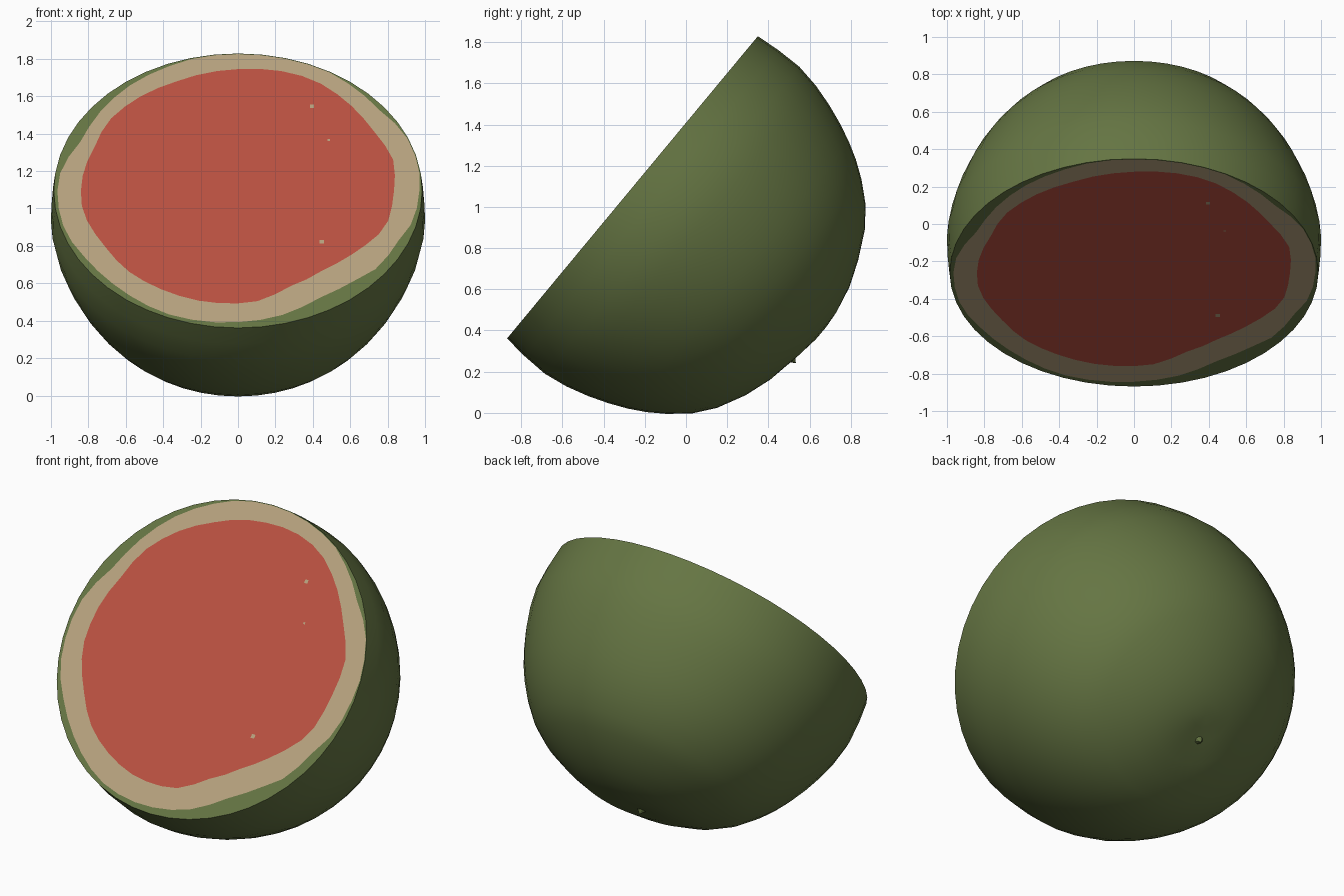
import bpy, bmesh, math
from mathutils import Vector

if "Cube" in bpy.data.objects:
    bpy.data.objects.remove(bpy.data.objects["Cube"])

# Frame of the tilted cut: centre, "up the cut" direction, outward normal
C = Vector((0, -0.26, 1.095))
D = Vector((0, 0.6386, 0.7695))
N = Vector((0, -0.7695, 0.6386))
SEG = 48
VS = 0.968  # slight squash along the cut


def place(u, v, depth):
    return C + Vector((u, 0, 0)) + D * v - N * depth


def material(name, rgb):
    m = bpy.data.materials.new(name)
    m.diffuse_color = (*rgb, 1)
    m.use_nodes = True
    m.node_tree.nodes["Principled BSDF"].inputs["Base Color"].default_value = m.diffuse_color
    return m


green = material("green rind", (0.130, 0.178, 0.056))
tan = material("pale rind", (0.470, 0.360, 0.210))
red = material("red flesh", (0.490, 0.082, 0.052))


def make_object(name, bm, mats):
    bmesh.ops.recalc_face_normals(bm, faces=bm.faces)
    me = bpy.data.meshes.new(name)
    bm.to_mesh(me)
    bm.free()
    for m in mats:
        me.materials.append(m)
    ob = bpy.data.objects.new(name, me)
    bpy.context.collection.objects.link(ob)
    return ob


def orient(bm):
    # flat pieces face outward from the cut
    for f in bm.faces:
        f.normal_update()
        if f.normal.dot(N) < 0:
            f.normal_flip()


def bridge(bm, a, b, mat=0):
    for i in range(SEG):
        j = (i + 1) % SEG
        bm.faces.new((a[i], a[j], b[j], b[i])).material_index = mat


def fan(bm, ring, centre, mat=0):
    for i in range(SEG):
        bm.faces.new((ring[i], ring[(i + 1) % SEG], centre)).material_index = mat


ANG = [2 * math.pi * i / SEG for i in range(SEG)]

# Rind: revolved profile (depth, radius), with a soft dent near the stem
profile = [(0, .985), (.12, .997), (.25, 1.0), (.37, .98), (.48, .948), (.58, .91),
           (.67, .868), (.75, .822), (.83, .765), (.925, .68), (1.0, .58),
           (1.07, .44), (1.12, .31), (1.15, .17), (1.16, .08)]


def shell_point(u, v, depth):
    dent = 0.025 * math.exp(-((u + .05) ** 2 + (v + .17) ** 2) / .03)
    return place(u, v, depth - dent)


bm = bmesh.new()
prev = None
for depth, r in profile:
    ring = [bm.verts.new(shell_point(r * math.cos(a), VS * r * math.sin(a), depth)) for a in ANG]
    if prev:
        bridge(bm, prev, ring)
    prev = ring
fan(bm, prev, bm.verts.new(shell_point(0, 0, 1.165)))
rind = make_object("rind", bm, [green])
for p in rind.data.polygons:
    p.use_smooth = True

# Stem nub: small cone standing on the rind
bm = bmesh.new()
base = [bm.verts.new(place(-.05 + .04 * math.cos(a), -.14 + .04 * math.sin(a), 1.11))
        for a in ANG[::6]]
tip = bm.verts.new(place(-.05, -.15, 1.155))
for i in range(len(base)):
    bm.faces.new((base[i], base[(i + 1) % len(base)], tip))
bm.faces.new(base)
make_object("stem_nub", bm, [green])

# Cut face: uneven outlines of flesh and pale rind, (x, z) as seen from the front
flesh_line = [(0, 1.745), (.2, 1.74), (.40, 1.69), (.57, 1.58), (.71, 1.43), (.83, 1.26),
              (.83, 1.07), (.79, .90), (.63, .77), (.46, .675), (.28, .585), (.09, .50),
              (-.20, .505), (-.39, .56), (-.58, .66), (-.72, .81), (-.83, .985),
              (-.835, 1.155), (-.76, 1.34), (-.70, 1.46), (-.52, 1.60), (-.34, 1.675)]
pale_line = [(-.1, 1.83), (.14, 1.83), (.43, 1.76), (.60, 1.66), (.77, 1.51), (.91, 1.385),
             (.96, 1.26), (.97, 1.10), (.935, .93), (.82, .79), (.785, .71), (.60, .605),
             (.43, .52), (.22, .425), (.09, .40), (-.20, .398), (-.39, .44), (-.63, .57),
             (-.80, .72), (-.92, .87), (-.965, 1.05), (-.96, 1.16), (-.92, 1.26),
             (-.86, 1.32), (-.80, 1.43), (-.59, 1.65), (-.31, 1.78)]


def polar(line):
    pts = []
    for x, z in line:
        v = (z - C.z) / D.z
        pts.append((math.atan2(v, x) % (2 * math.pi), math.hypot(x, v)))
    pts.sort()
    pts = [(pts[-1][0] - 2 * math.pi, pts[-1][1])] + pts + [(pts[0][0] + 2 * math.pi, pts[0][1])]

    def radius(a):
        for (a0, r0), (a1, r1) in zip(pts, pts[1:]):
            if a0 <= a <= a1:
                return r0 + (r1 - r0) * (a - a0) / max(a1 - a0, 1e-6)
    return radius


flesh_r, pale_r = polar(flesh_line), polar(pale_line)
bm = bmesh.new()
rim, pale, flesh = [], [], []
for a in ANG:
    u, v = .985 * math.cos(a), VS * .985 * math.sin(a)
    rim.append(bm.verts.new(place(u, v, 0)))
    t = math.atan2(v, u) % (2 * math.pi)
    for ring, r in ((pale, min(pale_r(t), .995 * math.hypot(u, v))), (flesh, flesh_r(t))):
        ring.append(bm.verts.new(place(r * math.cos(t), r * math.sin(t), 0)))
bridge(bm, rim, pale, 0)
bridge(bm, pale, flesh, 1)
fan(bm, flesh, bm.verts.new(place(0, 0, 0)), 2)
cut = make_object("cut_face", bm, [green, tan, red])
bm = bmesh.new()
bm.from_mesh(cut.data)
orient(bm)
bm.to_mesh(cut.data)
bm.free()

# Tiny pale specks in the flesh
bm = bmesh.new()
for x, z, s in ((.395, 1.545, .011), (.485, 1.365, .006), (.447, .82, .012)):
    v = (z - C.z) / D.z
    bm.faces.new([bm.verts.new(place(x + s * i, v + s * j, -.002))
                  for i, j in ((-1, -1), (1, -1), (1, 1), (-1, 1))])
specks = make_object("flesh_specks", bm, [tan])
bm = bmesh.new()
bm.from_mesh(specks.data)
orient(bm)
bm.to_mesh(specks.data)
bm.free()
